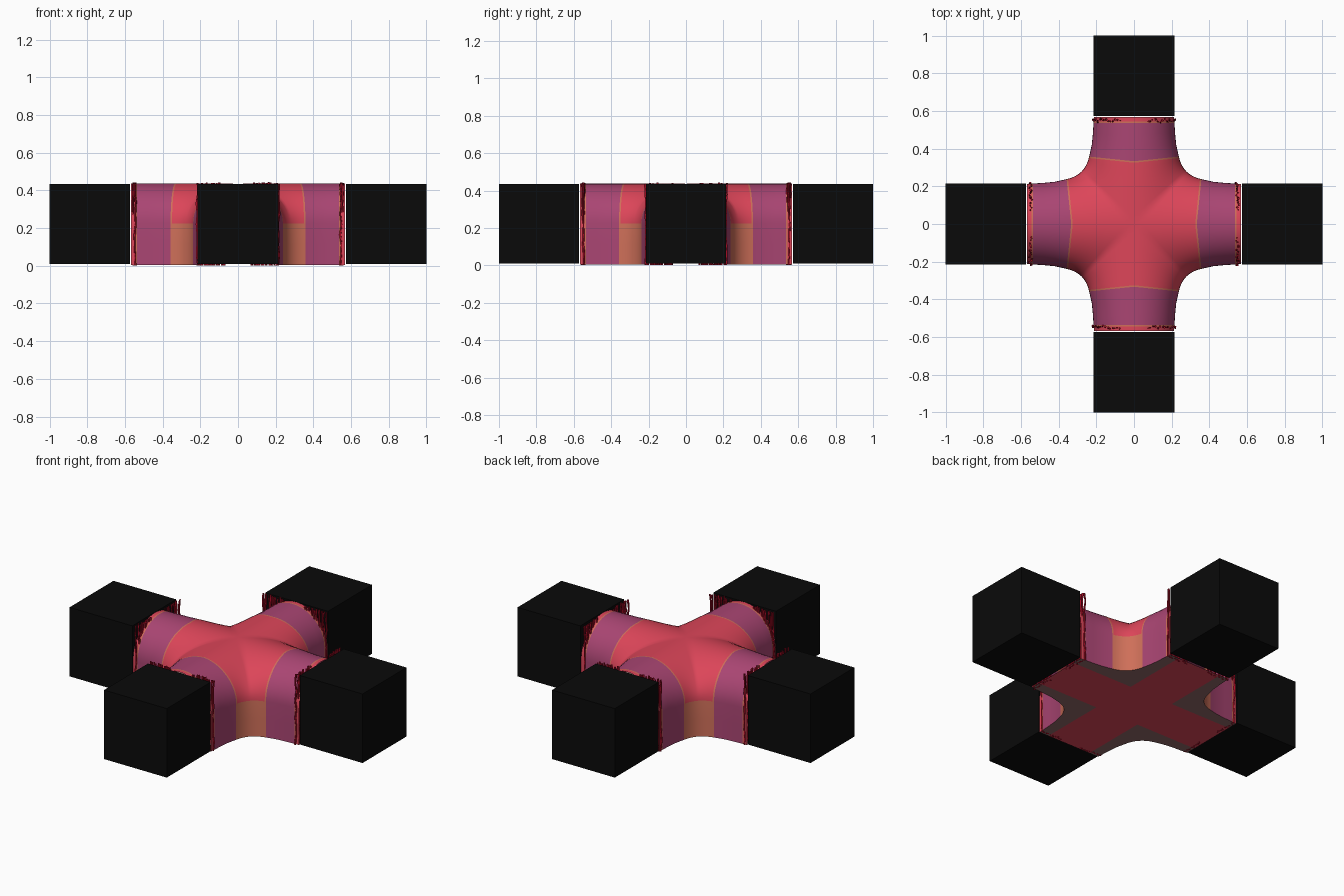
import bpy, bmesh, math, random
from mathutils import Vector, Matrix

if "Cube" in bpy.data.objects:
    bpy.data.objects.remove(bpy.data.objects["Cube"])

random.seed(4)


def mat(name, r, g, b):
    m = bpy.data.materials.new(name)
    m.diffuse_color = (r, g, b, 1)
    m.use_nodes = True
    m.node_tree.nodes["Principled BSDF"].inputs["Base Color"].default_value = m.diffuse_color
    return m


RED = mat("red", 0.72, 0.06, 0.10)
PURPLE = mat("purple", 0.40, 0.06, 0.17)
ORANGE = mat("orange", 0.62, 0.16, 0.10)
GREY = mat("grey_brown", 0.28, 0.14, 0.14)
STRAND = mat("dark_red", 0.42, 0.004, 0.02)
BLACK = mat("black", 0.003, 0.003, 0.003)


def make(name, bm, mats, smooth=False):
    me = bpy.data.meshes.new(name)
    bm.to_mesh(me)
    bm.free()
    ob = bpy.data.objects.new(name, me)
    bpy.context.collection.objects.link(ob)
    for m in mats:
        me.materials.append(m)
    if smooth:
        for p in me.polygons:
            p.use_smooth = True
    return ob


def turned(v, k):
    return Matrix.Rotation(k * math.pi / 2, 3, 'Z') @ Vector(v)


# Plan outline of one quadrant: (base point, ridge point, side material, top material)
arm = [(0.567, 0.213, 0.567, 0), (0.543, 0.214, 0.543, 2), (0.535, 0.215, 0.535, 1),
       (0.48, 0.218, 0.48, 1), (0.42, 0.224, 0.41, 1), (0.358, 0.238, 0.333, 2)]
half = [((x, y), (r, 0), m, m) for x, y, r, m in arm]
N = 16
corner = []
for i in range(N + 1):
    u = i / N
    a, b, c = (1 - u) ** 2, 2 * u * (1 - u), u * u
    base = (a * 0.35 + b * 0.262 + c * 0.24, a * 0.24 + b * 0.262 + c * 0.35)
    ridge = (0.325 * max(0, 1 - 2 * u), 0.325 * max(0, 2 * u - 1))
    corner.append((base, ridge, 2, 0))
other = [((b[1], b[0]), (r[1], r[0]), m, t) for b, r, m, t in reversed(half)]
# each column's material belongs to the span following it
spans = [h[2:] for h in half] + [(2, 0)] * N + [h[2:] for h in reversed(half)]
outline = half + corner + other

# Vaulted tunnel shell: upright walls up to the spring line, then a round vault
SPRING, RISE, STEPS = 0.225, 0.212, 14
bm = bmesh.new()
for k in range(4):
    cols = []
    for (bx, by), (rx, ry), _, _ in outline:
        col = [bm.verts.new(turned((bx, by, z), k)) for z in (0.004, 0.115)]
        for j in range(STEPS + 1):
            t = j / STEPS * math.pi / 2
            f = 1 - math.cos(t)
            col.append(bm.verts.new(turned((bx + (rx - bx) * f, by + (ry - by) * f,
                                            SPRING + RISE * math.sin(t)), k)))
        cols.append(col)
    for i in range(len(cols) - 1):
        for j in range(len(cols[0]) - 1):
            f = bm.faces.new((cols[i][j], cols[i + 1][j], cols[i + 1][j + 1], cols[i][j + 1]))
            f.material_index = spans[i][0 if j < 2 else 1]
bmesh.ops.remove_doubles(bm, verts=bm.verts, dist=0.0002)
bmesh.ops.recalc_face_normals(bm, faces=bm.faces)
make("tunnel_shell", bm, [RED, PURPLE, ORANGE], True)

# Floor: red cross with grey-brown borders in the four corners
W, E = 0.15, 0.567
bm = bmesh.new()
cross = [turned(p, k) for k in range(4) for p in ((E, -W, 0.004), (E, W, 0.004), (W, W, 0.004))]
bm.faces.new([bm.verts.new(p) for p in cross])
for k in range(4):
    n = len(outline)
    outer = [bm.verts.new(turned((*o[0], 0.004), k)) for o in outline]
    inner = []
    for i in range(n):
        bx, by = outline[i][0]
        if i < len(half):
            p = (bx, W)
        elif i >= n - len(half):
            p = (W, by)
        else:
            u = (i - len(half)) / N
            p = (W + 0.2 * max(0, 1 - 2 * u), W + 0.2 * max(0, 2 * u - 1))
        inner.append(bm.verts.new(turned((*p, 0.004), k)))
    for i in range(n - 1):
        f = bm.faces.new((outer[i], outer[i + 1], inner[i + 1], inner[i]))
        f.material_index = 1
make("floor", bm, [RED, GREY])

# End blocks closing each arm
for k in range(4):
    bm = bmesh.new()
    bmesh.ops.create_cube(bm, size=1)
    for v in bm.verts:
        v.co = turned((0.786 + v.co.x * 0.428, v.co.y * 0.428, 0.222 + v.co.z * 0.426), k)
    make(f"end_block_{k + 1}", bm, [BLACK])

# Curtains of wavy hanging strands either side of each doorway
for k in range(4):
    cu = bpy.data.curves.new(f"strand_curtain_{k + 1}", 'CURVE')
    cu.dimensions = '3D'
    cu.bevel_depth = 0.006
    cu.bevel_resolution = 0
    cu.use_fill_caps = True
    for side in (-1, 1):
        for i in range(12):
            y0 = side * (0.075 + i * 0.0128)
            x0 = 0.549 + random.uniform(-0.007, 0.007)
            top = 0.437 + random.uniform(-0.006, 0.004)
            sp = cu.splines.new('POLY')
            sp.points.add(8)
            for j, p in enumerate(sp.points):
                p.co = (*turned((x0 + random.uniform(-0.004, 0.004),
                                 y0 + random.uniform(-0.004, 0.004), 0.002 + top * j / 8), k), 1)
                p.radius = random.uniform(0.7, 1.15)
    cu.materials.append(STRAND)
    ob = bpy.data.objects.new(f"strand_curtain_{k + 1}", cu)
    bpy.context.collection.objects.link(ob)
